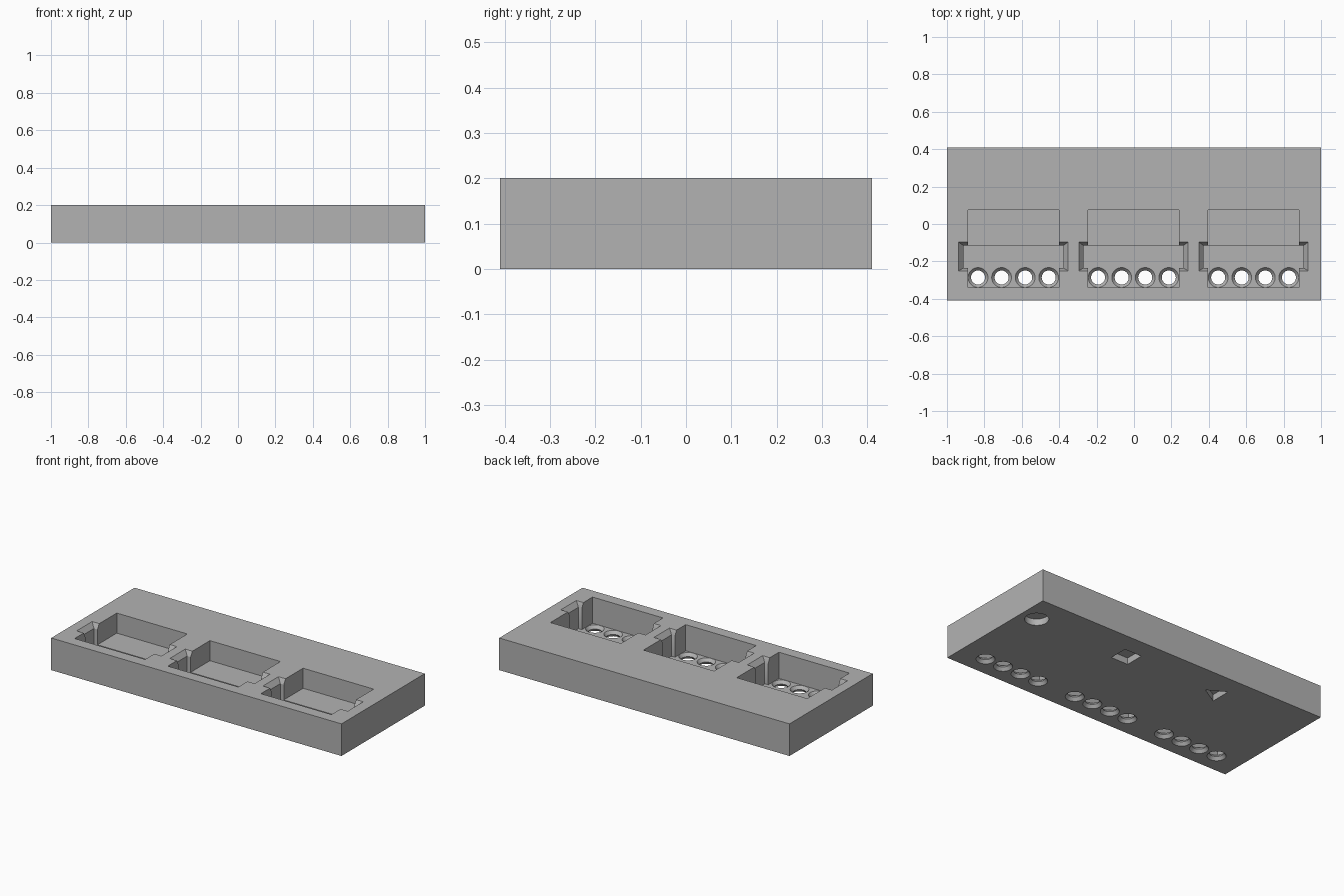
import bpy, bmesh, math

if "Cube" in bpy.data.objects:
    bpy.data.objects.remove(bpy.data.objects["Cube"])

grey = bpy.data.materials.new("plain grey")
grey.diffuse_color = (0.45, 0.45, 0.45, 1)
grey.use_nodes = True
grey.node_tree.nodes["Principled BSDF"].inputs["Base Color"].default_value = grey.diffuse_color


def loft(name, rings):
    """Closed solid through stacked rings, each given as (z, outline points)."""
    bm = bmesh.new()
    loops = [[bm.verts.new((x, y, z)) for x, y in pts] for z, pts in rings]
    n = len(loops[0])
    for a, b in zip(loops, loops[1:]):
        for i in range(n):
            j = (i + 1) % n
            bm.faces.new((a[i], a[j], b[j], b[i]))
    bm.faces.new(loops[0][::-1])
    bm.faces.new(loops[-1])
    bmesh.ops.recalc_face_normals(bm, faces=bm.faces)
    mesh = bpy.data.meshes.new(name)
    bm.to_mesh(mesh)
    bm.free()
    mesh.materials.append(grey)
    ob = bpy.data.objects.new(name, mesh)
    bpy.context.collection.objects.link(ob)
    return ob


def rect(x0, x1, y0, y1):
    return [(x0, y0), (x1, y0), (x1, y1), (x0, y1)]


def ring(cx, cy, r, n, turn=0.0):
    return [(cx + r * math.cos(turn + math.tau * i / n),
             cy + r * math.sin(turn + math.tau * i / n)) for i in range(n)]


# Solid block
block = loft("block", [(z, rect(-1, 1, -0.41, 0.41)) for z in (0, 0.2)])
cutters = []

FLOOR, LEDGE, RIM, TOP = 0.037, 0.075, 0.17, 0.2
HALF, WING = 0.243, 0.267
for k in (-1, 0, 1):
    c = -0.003 + 0.642 * k
    # Deep front pocket with a slot at each side
    right = [(HALF, -0.34), (HALF, -0.235), (WING, -0.235), (WING, -0.115)]
    outline = right + [(-x, y) for x, y in reversed(right)]
    outline = [(c + x, y) for x, y in outline]
    cutters.append(loft("deep_pocket_cutter", [(FLOOR, outline), (0.3, outline)]))
    # Shallower ledge behind it
    ledge = rect(c - HALF, c + HALF, -0.2, 0.075)
    cutters.append(loft("ledge_cutter", [(LEDGE, ledge), (0.3, ledge)]))
    # Flared mouth of the side slots
    cutters.append(loft("flare_cutter", [
        (RIM, rect(c - WING, c + WING, -0.235, -0.115)),
        (2 * TOP - RIM, rect(c - 0.317, c + 0.317, -0.265, -0.08))]))
    # Row of four waisted through holes
    for i in range(4):
        hx = c + 0.126 * (i - 1.5)
        cutters.append(loft("hole_cutter", [
            (z, ring(hx, -0.286, r, 32)) for z, r in
            ((-0.01, 0.053), (0, 0.053), (0.0185, 0.0375), (FLOOR, 0.053), (0.045, 0.053))]))

# Round, square and three-sided marker recesses underneath
for x, r, n, turn in ((0.895, 0.067, 40, 0), (0.25, 0.083, 4, math.pi / 4), (-0.392, 0.074, 3, 0)):
    pts = ring(x, 0.232, r, n, turn)
    cutters.append(loft("marker_cutter", [(-0.05, pts), (0.04, pts)]))

# Cut everything out of the block
for cut in cutters:
    cut.hide_render = True
    cut.hide_set(True)
    mod = block.modifiers.new(cut.name, 'BOOLEAN')
    mod.operation = 'DIFFERENCE'
    mod.solver = 'EXACT'
    mod.object = cut

# Smooth the round walls, keep edges sharp
bpy.context.view_layer.update()
result = bpy.data.meshes.new_from_object(
    block.evaluated_get(bpy.context.evaluated_depsgraph_get()))
block.modifiers.clear()
block.data = result
for cut in cutters:
    bpy.data.objects.remove(cut)
bpy.context.view_layer.objects.active = block
block.select_set(True)
bpy.ops.object.shade_smooth_by_angle(angle=math.radians(30))
